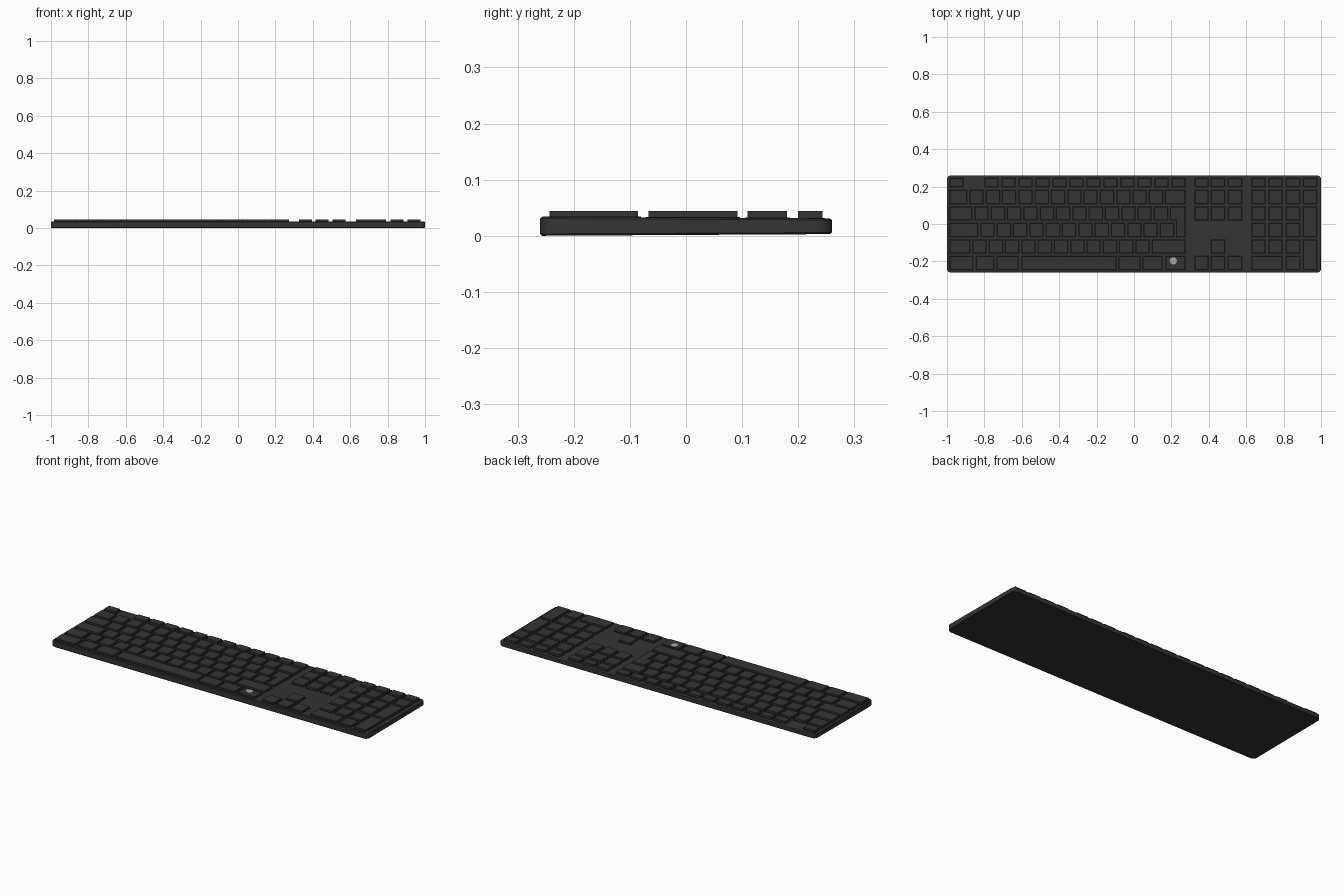
import bpy, bmesh, math

if "Cube" in bpy.data.objects:
    bpy.data.objects.remove(bpy.data.objects["Cube"])


def material(name, v):
    m = bpy.data.materials.new(name)
    m.diffuse_color = (v, v, v, 1)
    m.use_nodes = True
    m.node_tree.nodes["Principled BSDF"].inputs["Base Color"].default_value = m.diffuse_color
    return m


CHARCOAL = material("charcoal plastic", 0.034)
BLACK = material("black gap", 0.012)
GREY = material("light grey mark", 0.4)


def finish(bm, name, mats):
    bmesh.ops.recalc_face_normals(bm, faces=bm.faces)
    me = bpy.data.meshes.new(name)
    bm.to_mesh(me)
    bm.free()
    ob = bpy.data.objects.new(name, me)
    bpy.context.collection.objects.link(ob)
    for m in mats:
        me.materials.append(m)
    return ob


def rounded(hx, hy, r, n=6):
    pts = []
    for k, (sx, sy) in enumerate([(1, 1), (-1, 1), (-1, -1), (1, -1)]):
        for i in range(n + 1):
            a = math.pi / 2 * (k + i / n)
            pts.append((sx * (hx - r) + r * math.cos(a), sy * (hy - r) + r * math.sin(a)))
    return pts


def slope(y):
    # the underside rises a little towards the back
    return 0.003 * (y + 0.26) / 0.52


def top_z(y):
    return 0.034 - slope(y)


# Case: stacked rounded outlines with softened rims
bm = bmesh.new()
rings = []
for level, inset in [(0, 0.003), (0.1, 0), (0.9, 0), (1, 0.004)]:
    ring = []
    for x, y in rounded(1 - inset, 0.26 - inset, 0.022):
        lo, hi = slope(y), top_z(y)
        ring.append(bm.verts.new((x, y, lo + (hi - lo) * level)))
    rings.append(ring)
for a, b in zip(rings, rings[1:]):
    for i in range(len(a)):
        j = (i + 1) % len(a)
        bm.faces.new((a[i], a[j], b[j], b[i]))
bm.faces.new(rings[0][::-1])
bm.faces.new(rings[-1])
case = finish(bm, "case", [CHARCOAL])

# Key helpers: every key is an outline extruded upward, with a dark gap plate round it
KEY_TOP = 0.0438
PITCH, H, W = 0.0884, 0.070, 0.070
ROWS = [(0.200, 0.243)] + [(0.180 - H - PITCH * i, 0.180 - PITCH * i) for i in range(5)]
keys, gaps = bmesh.new(), bmesh.new()


def prism(bm, pts, z0, z1):
    lo = [bm.verts.new((x, y, z0)) for x, y in pts]
    hi = [bm.verts.new((x, y, z1)) for x, y in pts]
    n = len(pts)
    bm.faces.new(lo[::-1])
    bm.faces.new(hi)
    for i in range(n):
        j = (i + 1) % n
        bm.faces.new((lo[i], lo[j], hi[j], hi[i]))


def box(x0, x1, y0, y1):
    return [(x0, y0), (x1, y0), (x1, y1), (x0, y1)]


def key(x0, x1, row, row_top=None):
    y0 = ROWS[row][0]
    y1 = ROWS[row if row_top is None else row_top][1]
    g = 0.005
    prism(keys, box(x0, x1, y0, y1), 0.028, KEY_TOP)
    prism(gaps, box(x0 - g, x1 + g, y0 - g, y1 + g), 0.028, top_z(y0) + 0.0006)


LEFT, RIGHT = -0.985, 0.273
STEP = 0.0872

# Function row
key(LEFT, LEFT + W, 0)
for i in range(12):
    x = -0.797 + i * (RIGHT - W + 0.797) / 11
    key(x, x + W, 0)

# Typing rows: row, start of the standard keys, number of keys, wide key at the right
for row, start, count, wide in [(1, -0.877, 12, True), (2, -0.850, 12, False),
                                (3, -0.818, 12, False), (4, -0.861, 11, True)]:
    key(LEFT, start - 0.018, row)
    for i in range(count):
        x = start + i * STEP
        key(x, x + W, row)
    if wide:
        key(start + count * STEP, RIGHT, row)

# Stepped return key across two rows
xa, xb = -0.850 + 12 * STEP, -0.818 + 12 * STEP
for bm, g, z1 in [(keys, 0, KEY_TOP), (gaps, 0.005, 0.0332)]:
    prism(bm, [(xb - g, ROWS[3][0] - g), (RIGHT + g, ROWS[3][0] - g), (RIGHT + g, ROWS[2][1] + g),
               (xa - g, ROWS[2][1] + g), (xa - g, ROWS[2][0] - g), (xb - g, ROWS[2][0] - g)], 0.028, z1)

# Bottom row with the space bar
for x0, x1 in [(LEFT, -0.862), (-0.842, -0.750), (-0.732, -0.620), (-0.600, -0.096),
               (-0.080, 0.032), (0.048, 0.150), (0.170, RIGHT)]:
    key(x0, x1, 5)

# Navigation block and arrows
for c in range(3):
    x = 0.325 + 0.0895 * c
    for row in (0, 1, 2, 5):
        key(x, x + W, row)
    if c == 1:
        key(x, x + W, 4)

# Number pad
PAD = [0.630 + 0.0923 * c for c in range(4)]
for c, x in enumerate(PAD):
    for row in range(5):
        if c < 3 or row < 2:
            key(x, x + W, row)
key(PAD[3], PAD[3] + W, 3, 2)
key(PAD[3], PAD[3] + W, 5, 4)
key(PAD[0], PAD[1] + W, 5)
key(PAD[2], PAD[2] + W, 5)

finish(keys, "keys", [CHARCOAL])
finish(gaps, "key_gaps", [BLACK])

# Plain round mark on the right-hand bottom key
bm = bmesh.new()
prism(bm, [(0.21 + 0.019 * math.cos(a * math.pi / 12), -0.197 + 0.019 * math.sin(a * math.pi / 12))
           for a in range(24)], KEY_TOP - 0.001, KEY_TOP + 0.0004)
finish(bm, "round_mark", [GREY])

# Smooth the case corners, keep rims sharp
bpy.context.view_layer.objects.active = case
case.select_set(True)
bpy.ops.object.shade_smooth_by_angle(angle=math.radians(30))
